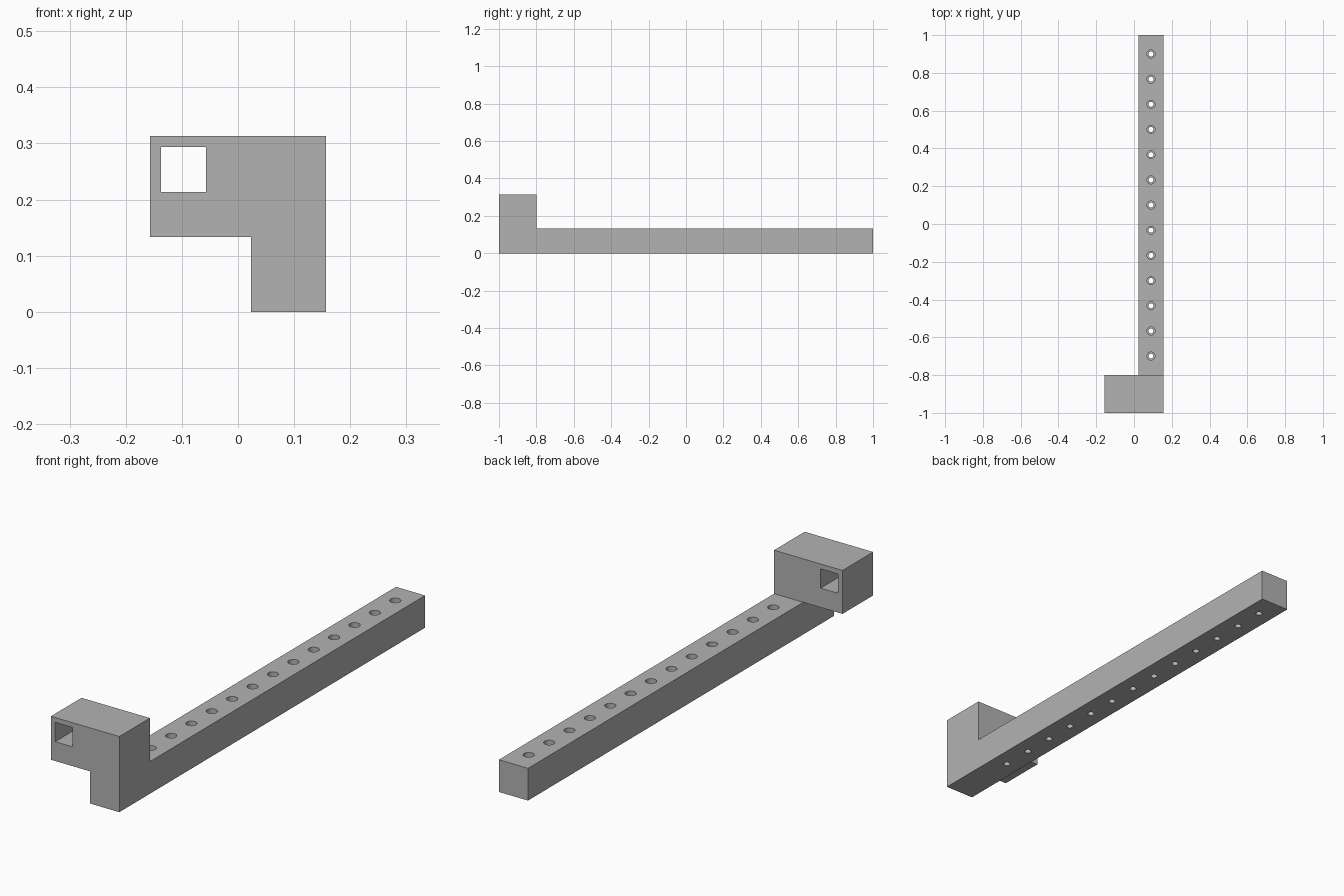
import bpy, bmesh, math
from mathutils import Vector

if "Cube" in bpy.data.objects:
    bpy.data.objects.remove(bpy.data.objects["Cube"], do_unlink=True)

grey = bpy.data.materials.new("plain grey")
grey.use_nodes = True
colour = (0.45, 0.45, 0.45, 1)
grey.diffuse_color = colour
grey.node_tree.nodes["Principled BSDF"].inputs["Base Color"].default_value = colour

WIDTH = 0.1333            # square section of the bar, also the hole pitch
HALF = 0.1567             # half the width of the end block
TOP = 0.3133
HOLE_X = HALF - WIDTH / 2


def finish(name, bm):
    bmesh.ops.recalc_face_normals(bm, faces=bm.faces)
    mesh = bpy.data.meshes.new(name)
    bm.to_mesh(mesh)
    bm.free()
    mesh.materials.append(grey)
    obj = bpy.data.objects.new(name, mesh)
    bpy.context.collection.objects.link(obj)
    return obj


def box(name, low, high):
    bm = bmesh.new()
    bmesh.ops.create_cube(bm, size=1)
    low, high = Vector(low), Vector(high)
    for v in bm.verts:
        v.co = (low + high) / 2 + v.co * (high - low)
    return finish(name, bm)


def combine(target, tool, operation):
    mod = target.modifiers.new(operation.lower(), "BOOLEAN")
    mod.operation = operation
    mod.object = tool
    mod.solver = "EXACT"
    bpy.context.view_layer.objects.active = target
    bpy.ops.object.modifier_apply(modifier=mod.name)
    bpy.data.objects.remove(tool, do_unlink=True)


# Stepped screw holes: a wide recess above a narrow through hole
def screw_holes(sides=24, wide=0.0213, narrow=0.0133, step=WIDTH / 2):
    bm = bmesh.new()
    profile = [(narrow, -0.05), (narrow, step), (wide, step), (wide, WIDTH + 0.05)]
    for i in range(13):
        y = 0.9 - i * WIDTH
        rings = []
        for r, z in profile:
            angles = [math.tau * k / sides for k in range(sides)]
            rings.append([bm.verts.new((HOLE_X + r * math.cos(a), y + r * math.sin(a), z))
                          for a in angles])
        for a, b in zip(rings, rings[1:]):
            for k in range(sides):
                n = (k + 1) % sides
                bm.faces.new((a[k], a[n], b[n], b[k]))
        bm.faces.new(rings[0])
        bm.faces.new(rings[-1])
    return finish("screw_hole_cutter", bm)


# Long bar joined to the raised end block
bracket = box("drilled_bar_with_block", (HALF - WIDTH, -1, 0), (HALF, 1, WIDTH))
block = box("end_block", (-HALF, -1, WIDTH), (HALF, -0.8, TOP))
combine(bracket, block, "UNION")

# Square socket through the block, and the row of holes along the bar
socket = box("socket_cutter", (-0.137, -1.1, 0.2133), (-0.057, -0.7, 0.2933))
combine(bracket, socket, "DIFFERENCE")
combine(bracket, screw_holes(), "DIFFERENCE")

# Merge coplanar faces and smooth only the hole walls
bm = bmesh.new()
bm.from_mesh(bracket.data)
bmesh.ops.remove_doubles(bm, verts=bm.verts, dist=0.0001)
bmesh.ops.dissolve_limit(bm, angle_limit=0.01, verts=bm.verts, edges=bm.edges)
bm.to_mesh(bracket.data)
bm.free()
bpy.ops.object.select_all(action="DESELECT")
bracket.select_set(True)
bpy.context.view_layer.objects.active = bracket
bpy.ops.object.shade_smooth_by_angle(angle=math.radians(30))
